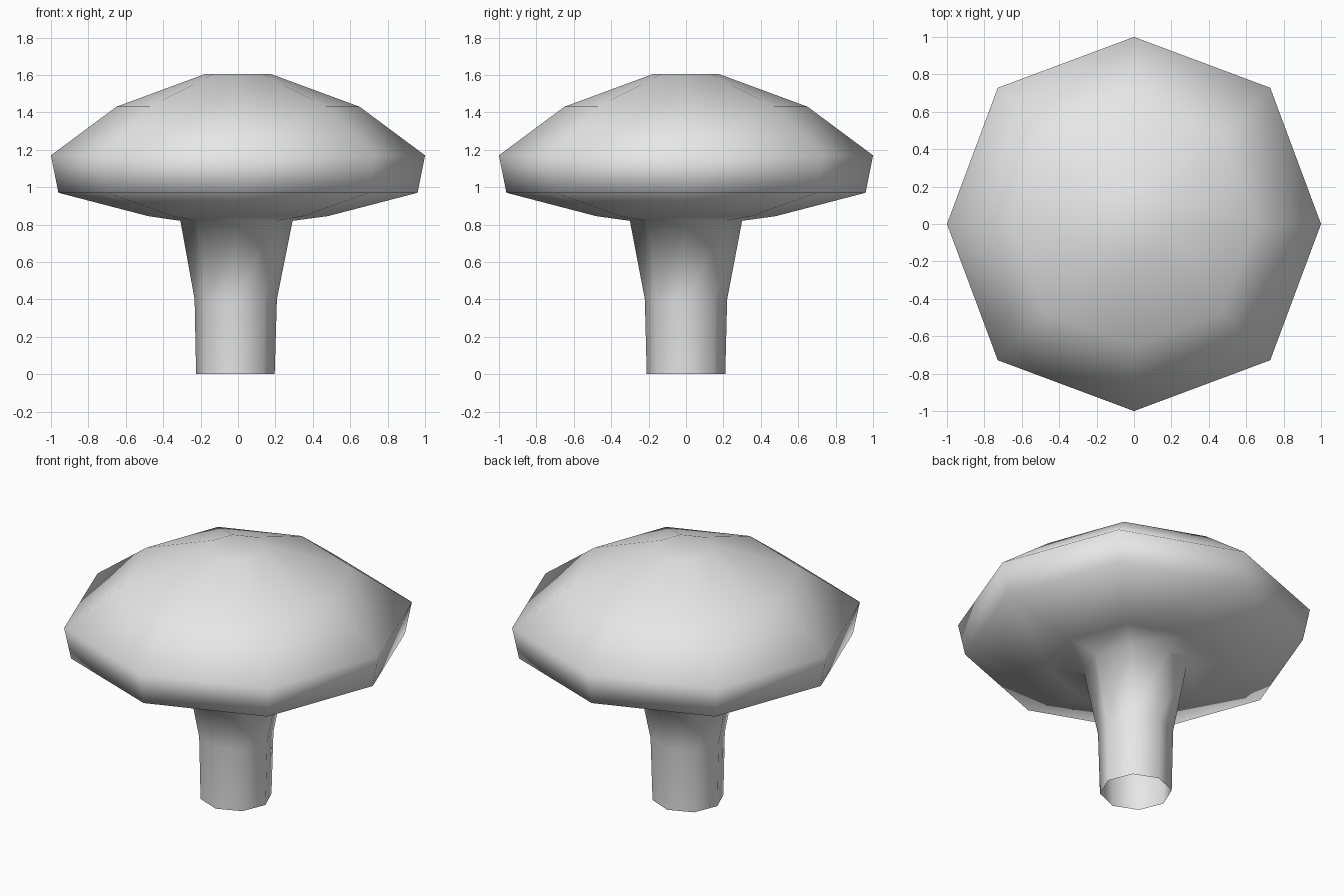
import bpy
import bmesh
from math import cos, sin, pi

if "Cube" in bpy.data.objects:
    bpy.data.objects.remove(bpy.data.objects["Cube"])

SIDES = 8

# One plain grey for the whole model
grey = bpy.data.materials.new("plain_grey")
grey.use_nodes = True
colour = (0.8, 0.8, 0.8, 1.0)
grey.diffuse_color = colour
grey.node_tree.nodes["Principled BSDF"].inputs["Base Color"].default_value = colour


def add_ring(bm, radius, z, shift=0.0, diagonal=1.0):
    """Octagon ring with corners on the axes; diagonal scales every second corner."""
    ring = []
    for i in range(SIDES):
        r = radius * (diagonal if i % 2 else 1.0)
        a = 2 * pi * i / SIDES
        ring.append(bm.verts.new((r * cos(a) + shift, r * sin(a), z)))
    return ring


# Trunk, open at the foot, flaring straight into the cap: radius, height, x shift, diagonal
trunk = [(0.21, 0.0, -0.014, 1.0), (0.22, 0.40, -0.012, 1.0), (0.30, 0.82, -0.008, 1.0)]
# Cap, from the underside over the rim to the flat crown
cap = [(0.48, 0.845, 0.0, 1.03), (0.96, 0.97, 0.0, 1.03), (1.0, 1.17, 0.0, 1.03),
       (0.65, 1.43, 0.0, 1.03), (0.175, 1.605, 0.0, 1.03)]

bm = bmesh.new()
rings = [add_ring(bm, *row) for row in trunk + cap]
for low, high in zip(rings, rings[1:]):
    for i in range(SIDES):
        j = (i + 1) % SIDES
        bm.faces.new((low[i], low[j], high[j], high[i]))
bm.faces.new(rings[-1])
for face in bm.faces:
    face.smooth = True

mesh = bpy.data.meshes.new("mushroom_tree")
bm.to_mesh(mesh)
bm.free()
mesh.materials.append(grey)
tree = bpy.data.objects.new("mushroom_tree", mesh)
bpy.context.collection.objects.link(tree)
